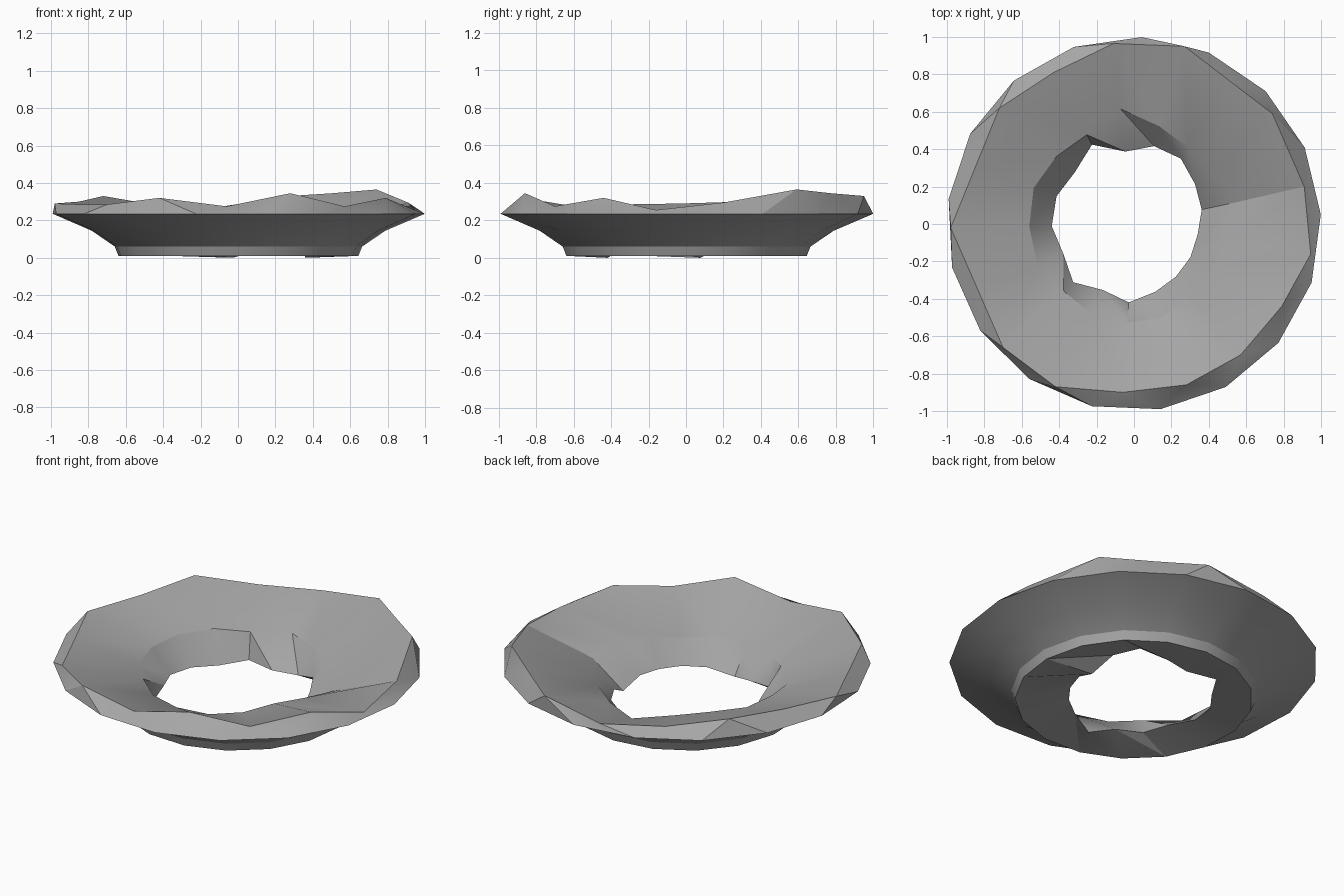
import bpy, bmesh, math, random

if "Cube" in bpy.data.objects:
    bpy.data.objects.remove(bpy.data.objects["Cube"])

random.seed(4)
N = 17
STEP = 2 * math.pi / N
A0 = math.radians(2.9)     # first corner of the outer rim
A1 = math.radians(12.0)    # first corner of the crest


def ring(radii, heights, start):
    return [(r * math.cos(start + i * STEP), r * math.sin(start + i * STEP), z)
            for i, (r, z) in enumerate(zip(radii, heights))]


# uneven crest on top of the ring, counter-clockwise
crest = [(.91, .2, .295), (.74, .59, .365), (.505, .77, .345), (.27, .95, .33),
         (-.11, .965, .27), (-.43, .81, .28), (-.72, .62, .33), (-.85, .3, .30),
         (-.98, -.02, .29), (-.84, -.34, .285), (-.70, -.66, .285), (-.42, -.87, .32),
         (-.06, -.9, .275), (.28, -.86, .345), (.57, -.7, .275), (.79, -.44, .32),
         (.945, -.16, .255)]
# radius and height of the central hole's edge, and radius of the shoulder above it
hole_r = [.37, .39, .43, .43, .39, .48, .42, .44, .44, .41, .45, .39, .42, .38, .36, .35, .345]
hole_z = [.0, .07, .08, .03, .03, .03, .03, .04, .05, .06, .06, .04, .0, .04, .05, .05, .05]
shoulder_r = [.55, .50, .50, .54, .62, .54, .55, .57, .56, .56, .52, .53, .53, .52, .48, .47, .50]

# concave underside from the foot to the widest edge
under = [ring([r] * N, [z] * N, A0)
         for r, z in ((.645, .01), (.665, .06), (.79, .145), (1.0, .235))]
shoulder = ring(shoulder_r, [.175 + random.uniform(-.02, .02) for _ in range(N)], A1)
hole = ring(hole_r, hole_z, A1)

bm = bmesh.new()
rings = [[bm.verts.new(p) for p in r] for r in under + [crest, shoulder, hole]]


def bridge(a, b):
    """Triangle band between two rings."""
    for i in range(N):
        j = (i + 1) % N
        bm.faces.new((a[i], a[j], b[i]))
        bm.faces.new((a[j], b[j], b[i]))


# underside, rim band, dished top, inner wall, and underside of the lip
for i, r in enumerate(rings):
    bridge(r, rings[(i + 1) % len(rings)])
bmesh.ops.recalc_face_normals(bm, faces=bm.faces)

me = bpy.data.meshes.new("faceted_ring")
bm.to_mesh(me)
bm.free()
mat = bpy.data.materials.new("mid_grey")
mat.diffuse_color = (.38, .38, .38, 1)
mat.use_nodes = True
mat.node_tree.nodes["Principled BSDF"].inputs["Base Color"].default_value = mat.diffuse_color
me.materials.append(mat)
ob = bpy.data.objects.new("faceted_ring", me)
bpy.context.collection.objects.link(ob)
bpy.context.view_layer.objects.active = ob
ob.select_set(True)
bpy.ops.object.shade_smooth_by_angle(angle=math.radians(28))
